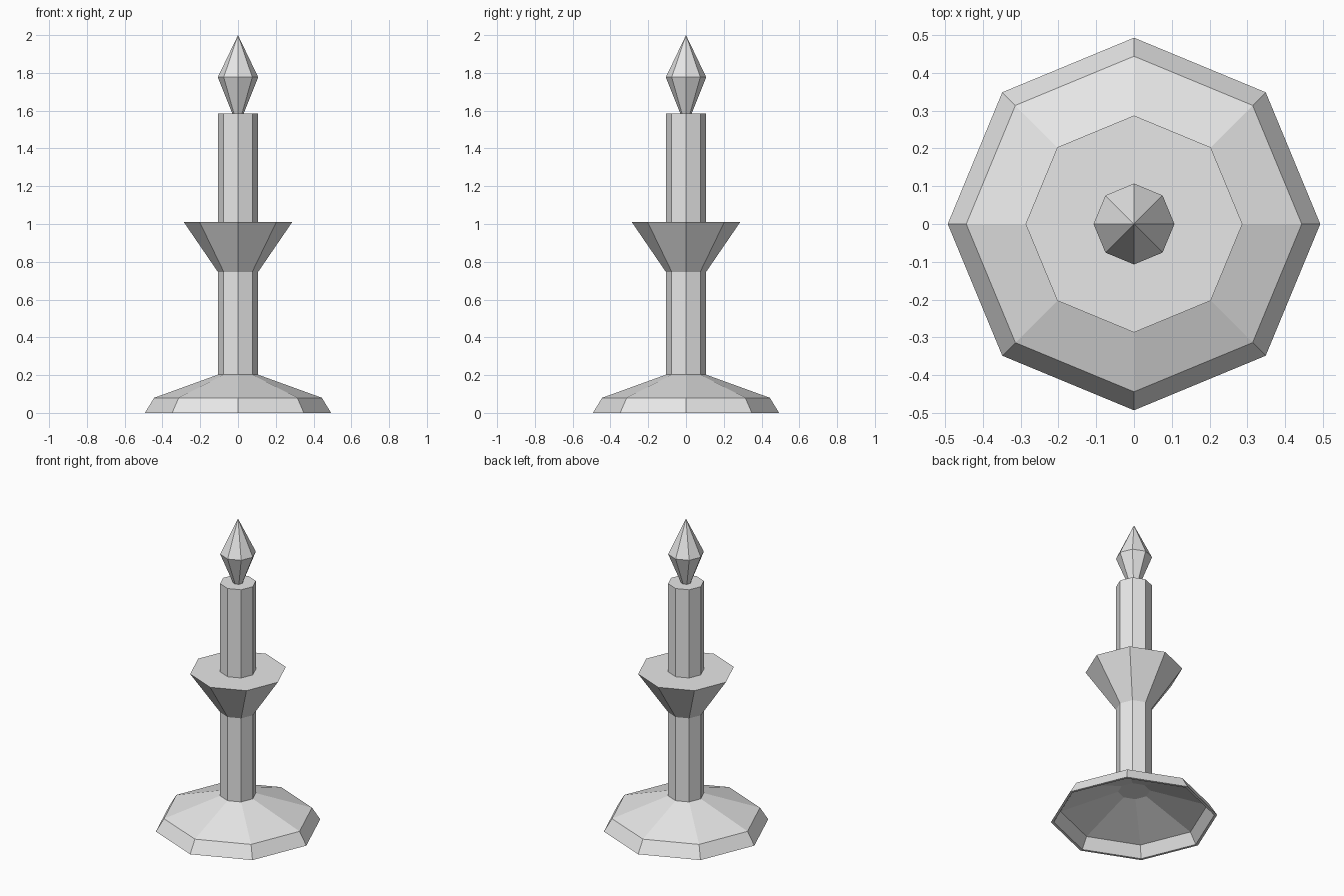
import bpy
import bmesh
import math

if "Cube" in bpy.data.objects:
    bpy.data.objects.remove(bpy.data.objects["Cube"])

SIDES = 8
STEM_R = 0.107     # shared by the stem and the candle
WICK_R = 0.03      # where the flame meets the candle

metal = bpy.data.materials.new("light_grey")
metal.diffuse_color = (0.8, 0.8, 0.8, 1)
metal.use_nodes = True
metal.node_tree.nodes["Principled BSDF"].inputs["Base Color"].default_value = metal.diffuse_color


def lathe(name, profile):
    """Turn (radius, height) points into an eight-sided part; radius 0 is a tip."""
    bm = bmesh.new()
    rings = []
    for r, z in profile:
        if r == 0:
            rings.append([bm.verts.new((0, 0, z))] * SIDES)
        else:
            rings.append([bm.verts.new((r * math.cos(a), r * math.sin(a), z))
                          for a in (i * math.tau / SIDES for i in range(SIDES))])
    for low, high in zip(rings, rings[1:]):
        for i in range(SIDES):
            j = (i + 1) % SIDES
            corners = dict.fromkeys((low[i], low[j], high[j], high[i]))
            bm.faces.new(list(corners))
    mesh = bpy.data.meshes.new(name)
    bm.to_mesh(mesh)
    bm.free()
    mesh.materials.append(metal)
    obj = bpy.data.objects.new(name, mesh)
    bpy.context.collection.objects.link(obj)
    return obj


# Hollow foot: inner ceiling, inner wall, rim, outer wall, sloping top
lathe("base", [(0, 0.187), (0.095, 0.187), (0.435, 0.07), (0.476, 0),
               (0.493, 0), (0.444, 0.08), (STEM_R, 0.202)])

# Lower column
lathe("stem", [(STEM_R, 0.202), (STEM_R, 0.747)])

# Flared cup with a flat top
lathe("drip_pan", [(STEM_R, 0.747), (0.287, 1.01), (STEM_R, 1.01)])

# Candle with its flat top
lathe("candle", [(STEM_R, 1.01), (STEM_R, 1.585), (WICK_R, 1.585)])

# Faceted flame
lathe("flame", [(WICK_R, 1.585), (STEM_R, 1.777), (0, 2.0)])
